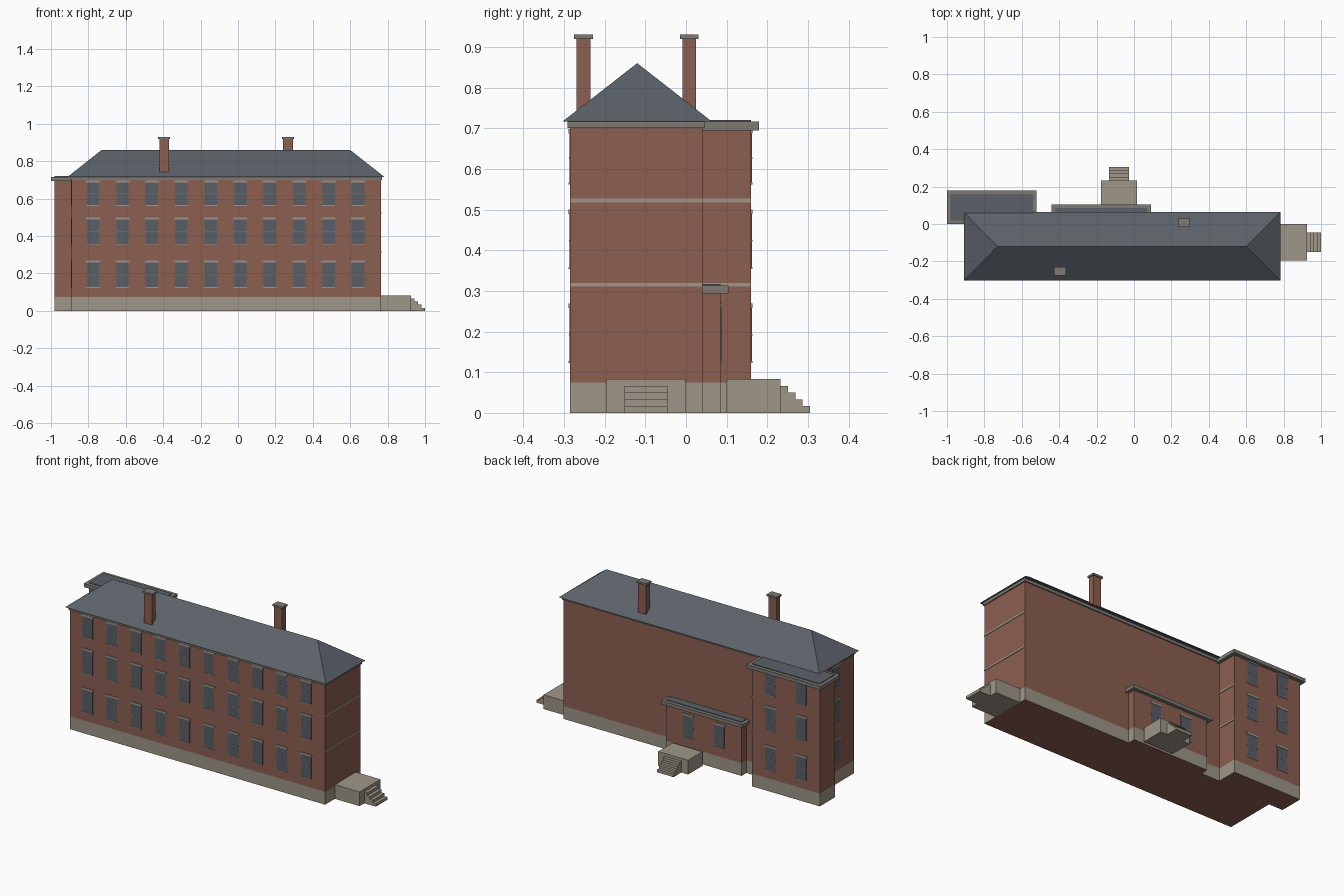
import bpy
import bmesh
from math import pi
from mathutils import Matrix, Vector

cube = bpy.data.objects.get("Cube")
if cube:
    bpy.data.objects.remove(cube, do_unlink=True)


def material(name, color):
    m = bpy.data.materials.new(name)
    m.use_nodes = True
    m.diffuse_color = (*color, 1)
    m.node_tree.nodes["Principled BSDF"].inputs["Base Color"].default_value = (*color, 1)
    return m


BRICK = material("red brick", (0.262, 0.112, 0.08))
STONE = material("pale stone", (0.342, 0.305, 0.246))
TRIM = material("grey trim", (0.21, 0.197, 0.17))
SLATE = material("slate", (0.107, 0.119, 0.141))
GLASS = material("window glass", (0.098, 0.112, 0.135))


def finish(name, bm, *mats):
    bmesh.ops.recalc_face_normals(bm, faces=bm.faces)
    mesh = bpy.data.meshes.new(name)
    bm.to_mesh(mesh)
    bm.free()
    for m in mats:
        mesh.materials.append(m)
    obj = bpy.data.objects.new(name, mesh)
    bpy.context.collection.objects.link(obj)


def add_box(bm, x, y, z, index=0):
    """Add a box given (min, max) ranges on each axis."""
    spans = (x, y, z)
    mid = Vector([(a + b) / 2 for a, b in spans])
    size = Vector([b - a for a, b in spans])
    made = bmesh.ops.create_cube(bm, size=1, matrix=Matrix.Translation(mid) @ Matrix.Diagonal(size).to_4x4())
    for f in {f for v in made["verts"] for f in v.link_faces}:
        f.material_index = index


def box(name, x, y, z, mat):
    bm = bmesh.new()
    add_box(bm, x, y, z)
    finish(name, bm, mat)


def grow(span, d):
    return (span[0] - d, span[1] + d)


PLINTH = 0.075


def block(name, x, y, top):
    """Brick walls over a stone plinth; the underside stays brick."""
    box(name + "_walls", x, y, (PLINTH, top), BRICK)
    bm = bmesh.new()
    add_box(bm, x, y, (0, PLINTH))
    bm.normal_update()
    for f in bm.faces:
        f.material_index = 1 if f.normal.z < -0.5 else 0
    finish(name + "_plinth", bm, STONE, BRICK)


# Building volumes
MAIN_X, MAIN_Y = (-0.89, 0.765), (-0.285, 0.04)
WING_X, WING_Y = (-0.98, -0.54), (0.02, 0.16)
PORCH_X, PORCH_Y = (-0.42, 0.07), (0.03, 0.085)
block("main", MAIN_X, MAIN_Y, 0.70)
block("wing", WING_X, WING_Y, 0.70)
block("porch", PORCH_X, PORCH_Y, 0.295)

# Cornices and flat roofs
box("main_cornice", grow(MAIN_X, 0.006), grow(MAIN_Y, 0.006), (0.70, 0.717), TRIM)
box("wing_cornice", grow(WING_X, 0.02), grow(WING_Y, 0.02), (0.695, 0.716), TRIM)
box("wing_roof", WING_X, WING_Y, (0.71, 0.72), SLATE)
box("porch_cornice", grow(PORCH_X, 0.02), (0.035, 0.105), (0.293, 0.313), TRIM)
box("porch_roof", PORCH_X, (0.035, 0.085), (0.305, 0.317), SLATE)

# Hipped main roof
bm = bmesh.new()
add_box(bm, (-0.91, 0.782), (-0.303, 0.063), (0.717, 0.86))
for v in bm.verts:
    if v.co.z > 0.8:
        v.co.y = -0.12
        v.co.x = -0.73 if v.co.x < 0 else 0.60
bmesh.ops.remove_doubles(bm, verts=bm.verts, dist=0.001)
finish("main_roof", bm, SLATE)

# Chimneys
for name, cx, cy in (("front_chimney", -0.395, -0.252), ("back_chimney", 0.267, 0.008)):
    box(name, (cx - 0.026, cx + 0.026), (cy - 0.017, cy + 0.017), (0.72, 0.92), BRICK)
    box(name + "_cap", (cx - 0.032, cx + 0.032), (cy - 0.023, cy + 0.023), (0.919, 0.93), TRIM)

# Stone bands on the end walls
for level, z in (("lower", (0.311, 0.32)), ("upper", (0.517, 0.527))):
    box(level + "_main_band", (0.764, 0.768), MAIN_Y, z, STONE)
    box(level + "_wing_band", (-0.541, -0.537), (0.04, 0.16), z, STONE)


# Windows are built facing -y, then turned and moved onto a wall
ROWS = ((0.127, 0.258), (0.358, 0.489), (0.566, 0.687))


def windows(name, origin, angle, columns, rows):
    bm = bmesh.new()
    for u in columns:
        for low, high in rows:
            mid = (low + high) / 2
            w = 0.033
            add_box(bm, (u - w, u + w), (-0.002, 0.002), (low, high), 0)
            add_box(bm, (u - w, u + w), (-0.003, 0.002), (mid - 0.002, mid + 0.002), 1)
            add_box(bm, (u - 0.037, u + 0.037), (-0.004, 0.002), (high, high + 0.011), 2)
            add_box(bm, (u - 0.035, u + 0.035), (-0.004, 0.002), (low - 0.004, low), 2)
    bm.transform(Matrix.Translation(origin) @ Matrix.Rotation(angle, 4, "Z"))
    finish(name, bm, GLASS, TRIM, STONE)


windows("front_windows", (-0.0665, MAIN_Y[0], 0), 0, [(i - 4.5) * 0.1575 for i in range(10)], ROWS)
windows("wing_windows", (-0.76, WING_Y[1], 0), pi, (-0.1, 0.1), ROWS)
windows("porch_windows", (-0.175, PORCH_Y[1], 0), pi, (-0.1, 0.1), ROWS[:1])
windows("end_windows", (MAIN_X[0], -0.12, 0), -pi / 2, (0,), ROWS)


# Entrance landings with steps, built running along +x then turned
def landing(name, origin, angle, length, run):
    bm = bmesh.new()
    add_box(bm, (0, length), (-0.097, 0.097), (0, 0.083))
    for i in range(4):
        start = length + i * run
        add_box(bm, (start, start + run), (-0.053, 0.053), (0, 0.0166 * (4 - i)))
    bm.transform(Matrix.Translation(origin) @ Matrix.Rotation(angle, 4, "Z"))
    finish(name, bm, STONE)


landing("side_landing", (0.765, -0.098, 0), 0, 0.16, 0.01875)
landing("back_landing", (-0.08, 0.1, 0), pi / 2, 0.133, 0.018)
